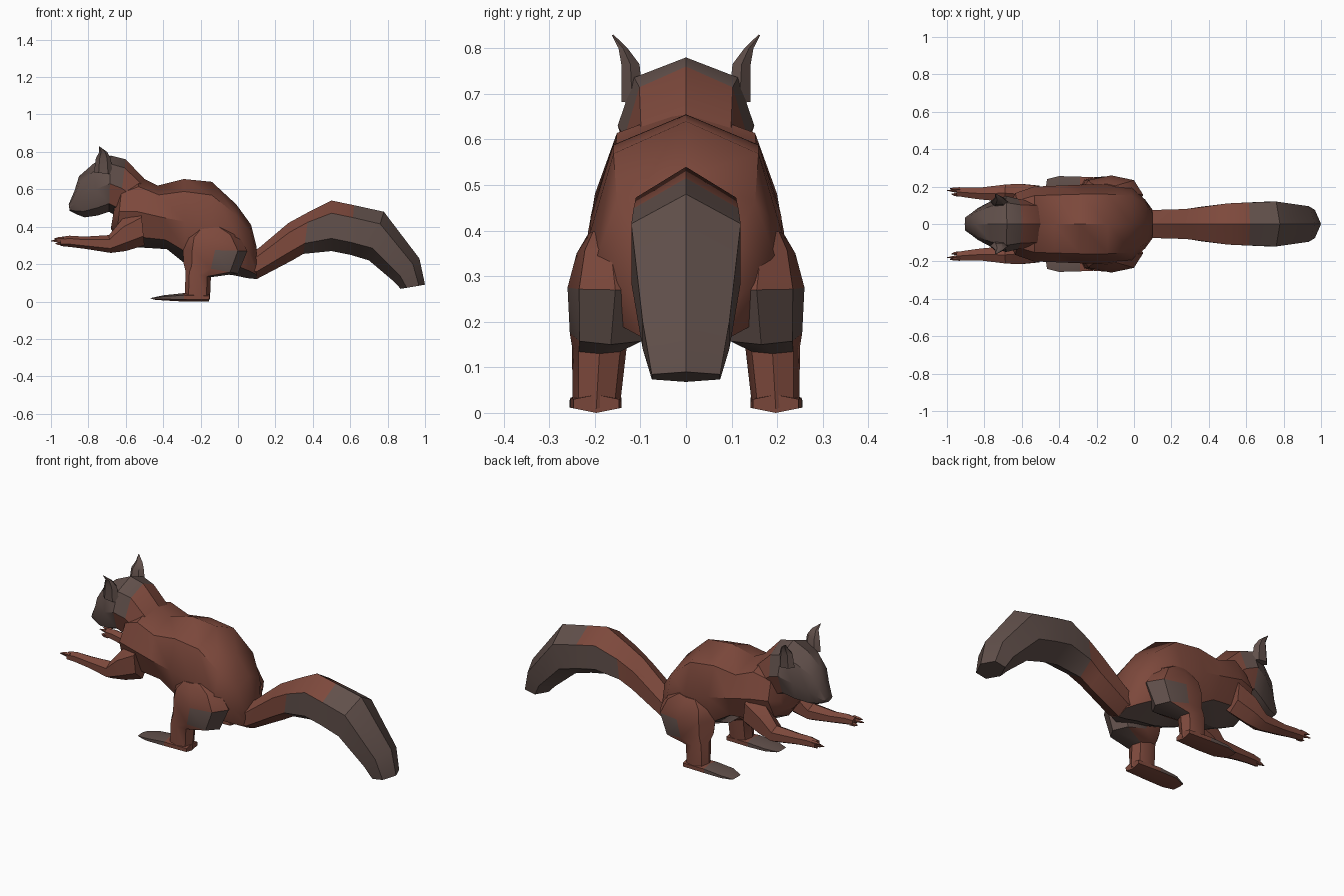
import bpy, bmesh, math


def material(name, rgb):
    m = bpy.data.materials.new(name)
    m.diffuse_color = (*rgb, 1)
    return m


RED = material("red brown fur", (0.205, 0.066, 0.045))
GREY = material("grey brown fur", (0.120, 0.080, 0.070))


def loft(name, rings, sides=8, grey=lambda c, n: False, mirror=False, boxy=1.0):
    """Skin rings; each is top x, top z, bottom x, bottom z, centre y, half width."""
    bm = bmesh.new()
    loops = []
    peak = max(math.sin(2 * math.pi * i / sides) for i in range(sides))
    for tx, tz, bx, bz, y, w in rings:
        loop = []
        for i in range(sides):
            a = 2 * math.pi * i / sides
            c, s = math.cos(a), math.sin(a) / peak
            s = math.copysign(abs(s) ** boxy, s)
            loop.append(bm.verts.new(((tx + bx) / 2 + (tx - bx) / 2 * c, y + w * s,
                                      (tz + bz) / 2 + (tz - bz) / 2 * c)))
        loops.append(loop)
    for a, b in zip(loops, loops[1:]):
        for i in range(sides):
            j = (i + 1) % sides
            bm.faces.new((a[i], a[j], b[j], b[i]))
    bm.faces.new(loops[0])
    bm.faces.new(loops[-1])
    bmesh.ops.recalc_face_normals(bm, faces=bm.faces)
    for f in bm.faces:
        f.material_index = int(grey(f.calc_center_median(), f.normal))
    me = bpy.data.meshes.new(name)
    bm.to_mesh(me)
    bm.free()
    me.materials.append(RED)
    me.materials.append(GREY)
    ob = bpy.data.objects.new(name, me)
    bpy.context.collection.objects.link(ob)
    bpy.ops.object.select_all(action='DESELECT')
    ob.select_set(True)
    bpy.context.view_layer.objects.active = ob
    bpy.ops.object.shade_smooth_by_angle(angle=math.radians(35))
    if mirror:
        mod = ob.modifiers.new("mirror", 'MIRROR')
        mod.use_axis = (False, True, False)
        mod.use_mirror_merge = False
    return ob


# Body, with a darker belly
loft("body", [
    (0.10, 0.29, 0.10, 0.12, 0, 0.075),
    (0.07, 0.41, 0.05, 0.125, 0, 0.13),
    (-0.01, 0.52, -0.02, 0.14, 0, 0.20),
    (-0.14, 0.64, -0.14, 0.155, 0, 0.21),
    (-0.29, 0.655, -0.28, 0.20, 0, 0.21),
    (-0.43, 0.62, -0.38, 0.28, 0, 0.205),
    (-0.53, 0.67, -0.54, 0.29, 0, 0.20),
    (-0.62, 0.62, -0.65, 0.34, 0, 0.165),
    (-0.655, 0.54, -0.68, 0.39, 0, 0.10)],
    grey=lambda c, n: n.z < -0.65, boxy=0.8)

# Head with tapering muzzle
loft("head", [
    (-0.50, 0.655, -0.56, 0.42, 0, 0.13),
    (-0.60, 0.76, -0.64, 0.45, 0, 0.135),
    (-0.68, 0.78, -0.69, 0.48, 0, 0.15),
    (-0.77, 0.74, -0.75, 0.46, 0, 0.125),
    (-0.85, 0.67, -0.82, 0.45, 0, 0.085),
    (-0.875, 0.59, -0.86, 0.465, 0, 0.06),
    (-0.905, 0.52, -0.90, 0.485, 0, 0.035)],
    grey=lambda c, n: c.x < -0.66 or (c.x < -0.58 and c.z > 0.66), boxy=0.8)

# Pointed ears
loft("ear", [
    (-0.77, 0.69, -0.67, 0.68, 0.118, 0.024),
    (-0.76, 0.765, -0.68, 0.765, 0.122, 0.020),
    (-0.742, 0.80, -0.70, 0.80, 0.138, 0.010),
    (-0.742, 0.83, -0.736, 0.826, 0.160, 0.002)],
    sides=6, grey=lambda c, n: True, mirror=True)

# Bushy tail, grey toward the tip
loft("tail", [
    (0.06, 0.26, 0.06, 0.125, 0, 0.07),
    (0.11, 0.285, 0.10, 0.12, 0, 0.075),
    (0.27, 0.42, 0.29, 0.22, 0, 0.08),
    (0.38, 0.48, 0.35, 0.255, 0, 0.092),
    (0.50, 0.54, 0.50, 0.27, 0, 0.11),
    (0.62, 0.515, 0.60, 0.25, 0, 0.115),
    (0.78, 0.48, 0.70, 0.22, 0, 0.12),
    (0.97, 0.23, 0.83, 0.11, 0, 0.095),
    (1.00, 0.09, 0.87, 0.068, 0, 0.075)],
    sides=6, grey=lambda c, n: c.x > (0.60 if n.z > 0.4 else 0.38))

# Arms reaching forward
loft("arm", [
    (-0.52, 0.50, -0.50, 0.30, 0.15, 0.055),
    (-0.62, 0.44, -0.60, 0.27, 0.16, 0.055),
    (-0.69, 0.355, -0.68, 0.26, 0.165, 0.046),
    (-0.82, 0.347, -0.82, 0.282, 0.163, 0.032),
    (-0.90, 0.352, -0.90, 0.292, 0.168, 0.026),
    (-0.95, 0.345, -0.95, 0.297, 0.172, 0.022)],
    sides=6, mirror=True)

# Fingers
for k, (tip, dy, dz) in enumerate([(-0.975, -0.016, -0.012), (-1.0, 0.004, 0.002),
                                   (-0.985, 0.014, 0.012)]):
    y, z = 0.173 + dy, 0.322 + dz
    loft("finger_%d" % k, [
        (-0.93, z + 0.012, -0.93, z - 0.012, y, 0.010),
        (-0.96, z + 0.010, -0.96, z - 0.010, y, 0.008),
        (tip, z + 0.002, tip, z - 0.002, y + 0.003, 0.002)],
        sides=5, mirror=True)

# Hind legs: broad haunch tapering to the shank
loft("hind_leg", [
    (-0.22, 0.385, -0.08, 0.40, 0.17, 0.045),
    (-0.275, 0.34, 0.00, 0.36, 0.165, 0.075),
    (-0.295, 0.28, 0.05, 0.27, 0.155, 0.105),
    (-0.29, 0.20, 0.00, 0.15, 0.165, 0.09),
    (-0.28, 0.16, -0.145, 0.13, 0.19, 0.06),
    (-0.285, 0.02, -0.15, 0.01, 0.197, 0.052)],
    grey=lambda c, n: c.x > -0.13 and c.z < 0.235, mirror=True, boxy=0.8)

# Long hind feet
loft("hind_foot", [
    (-0.152, 0.04, -0.155, 0.0, 0.197, 0.050),
    (-0.29, 0.045, -0.29, 0.0, 0.197, 0.056),
    (-0.40, 0.033, -0.40, 0.006, 0.200, 0.056),
    (-0.47, 0.018, -0.45, 0.01, 0.205, 0.035)],
    sides=6, grey=lambda c, n: c.x < -0.3 and n.z > -0.3, mirror=True)
